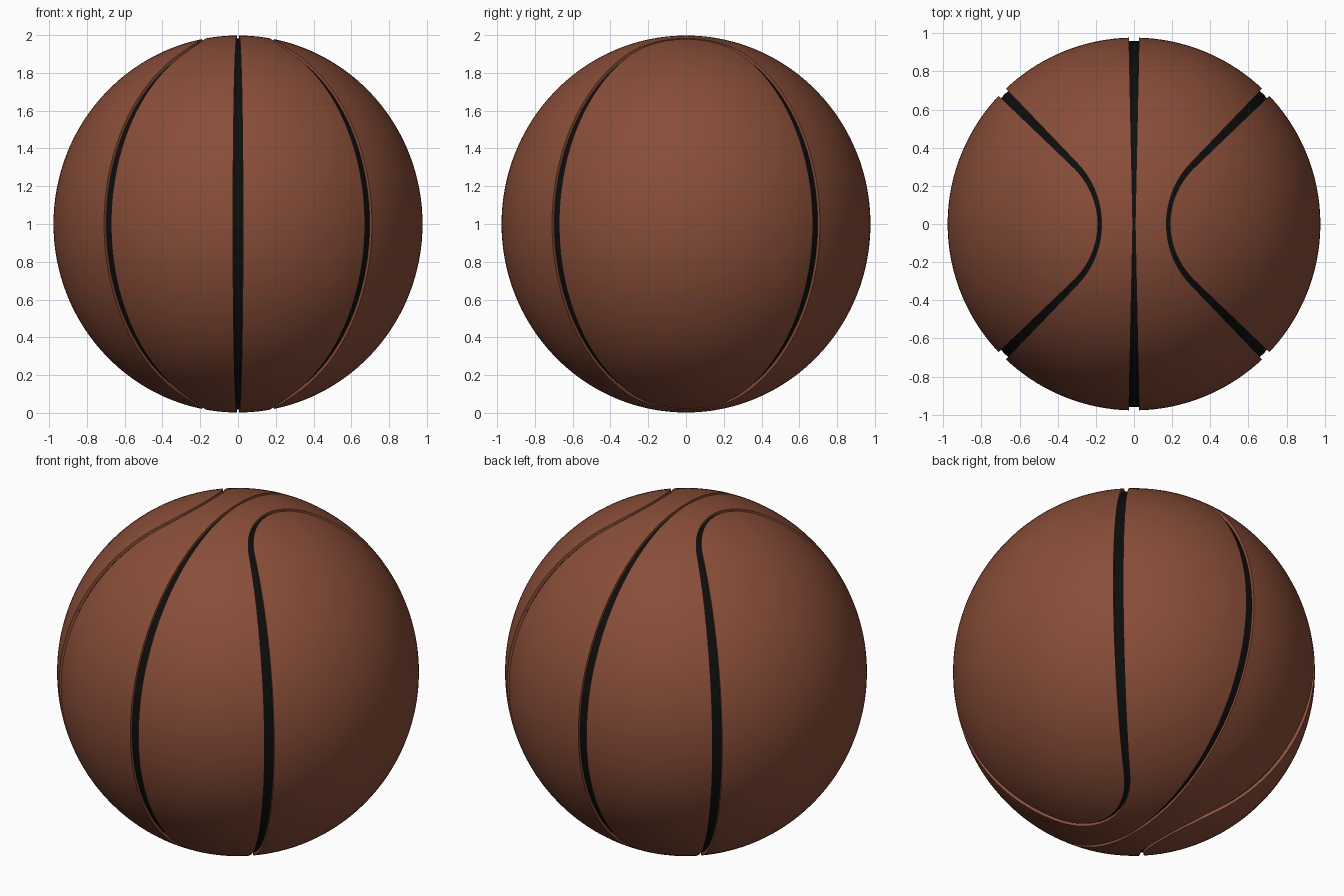
import bpy, bmesh, math
from mathutils import Vector

if "Cube" in bpy.data.objects:
    bpy.data.objects.remove(bpy.data.objects["Cube"])

RXY, RZ = 0.977, 0.998      # slightly tall ball
SINK = 0.983                # depth of groove floor (scale of the skin)
NT = 160                    # steps around the x axis


def material(name, rgb):
    m = bpy.data.materials.new(name)
    m.diffuse_color = (*rgb, 1)
    m.use_nodes = True
    m.node_tree.nodes["Principled BSDF"].inputs["Base Color"].default_value = m.diffuse_color
    return m


leather = material("leather_brown", (0.25, 0.075, 0.04))
rubber = material("groove_black", (0.004, 0.004, 0.004))


def seam_x(y):
    """Seam seen from above: 45 degree lines joined by a round corner."""
    y = abs(y)
    R = 0.445
    if y > R * math.sqrt(0.5):
        return y, 1.0
    s = math.sqrt(R * R - y * y)
    return R * math.sqrt(2) - s, y / s


def half_width(horizontal):
    return 0.006 + 0.021 * horizontal


def seam_angles(t):
    """Latitude limits (from the x=0 plane) of the panels along direction t."""
    c = abs(math.cos(t))
    x = 0.3
    for _ in range(60):
        x = 0.5 * x + 0.5 * seam_x(math.sqrt(1 - x * x) * c)[0]
    a = math.asin(x)
    y = math.cos(a) * c
    slope = seam_x(y)[1]
    crossing = (math.cos(a) + slope * math.sin(a) * c) / math.hypot(1, slope)
    w = half_width(math.hypot(x, y)) / crossing
    return half_width(c), a - w, a + w


def point(a, t, side, scale):
    return Vector((side * math.sin(a) * RXY * scale,
                   math.cos(a) * math.cos(t) * RXY * scale,
                   math.cos(a) * math.sin(t) * RZ * scale + 1))


def panel(name, side, cap):
    """Ring panel beside the middle seam, or the end cap inside the curved seam."""
    bm = bmesh.new()
    steps = 30 if cap else 18
    grid = []
    for i in range(NT):
        t = 2 * math.pi * i / NT
        mid, lo, hi = seam_angles(t)
        start, end = (hi, math.pi / 2) if cap else (mid, lo)
        n = steps if cap else steps + 1
        col = [bm.verts.new(point(start, t, side, SINK - 0.01))]
        col += [bm.verts.new(point(start + (end - start) * k / steps, t, side, 1))
                for k in range(n)]
        if not cap:
            col.append(bm.verts.new(point(end, t, side, SINK - 0.01)))
        grid.append(col)
    for i in range(NT):
        p, q = grid[i], grid[(i + 1) % NT]
        for k in range(len(p) - 1):
            bm.faces.new((p[k], q[k], q[k + 1], p[k + 1]))
    if cap:
        pole = bm.verts.new(point(math.pi / 2, 0, side, 1))
        for i in range(NT):
            bm.faces.new((grid[i][-1], grid[(i + 1) % NT][-1], pole))
    # outward normals
    bm.normal_update()
    f = grid[0][3].link_faces[0]
    if f.normal.dot(f.calc_center_median() - Vector((0, 0, 1))) < 0:
        bmesh.ops.reverse_faces(bm, faces=bm.faces)
    finish(bm, name, leather)


def finish(bm, name, mat):
    me = bpy.data.meshes.new(name)
    bm.to_mesh(me)
    bm.free()
    ob = bpy.data.objects.new(name, me)
    bpy.context.collection.objects.link(ob)
    me.materials.append(mat)
    bpy.ops.object.select_all(action='DESELECT')
    ob.select_set(True)
    bpy.context.view_layer.objects.active = ob
    bpy.ops.object.shade_smooth_by_angle(angle=math.radians(40))


# four leather panels
for side, label in ((1, "right"), (-1, "left")):
    panel("middle_panel_" + label, side, False)
    panel("end_panel_" + label, side, True)

# black core showing in the grooves
bm = bmesh.new()
bmesh.ops.create_uvsphere(bm, u_segments=96, v_segments=64, radius=1)
for v in bm.verts:
    v.co = Vector((v.co.x * RXY * SINK, v.co.y * RXY * SINK, v.co.z * RZ * SINK + 1))
finish(bm, "groove_core", rubber)
